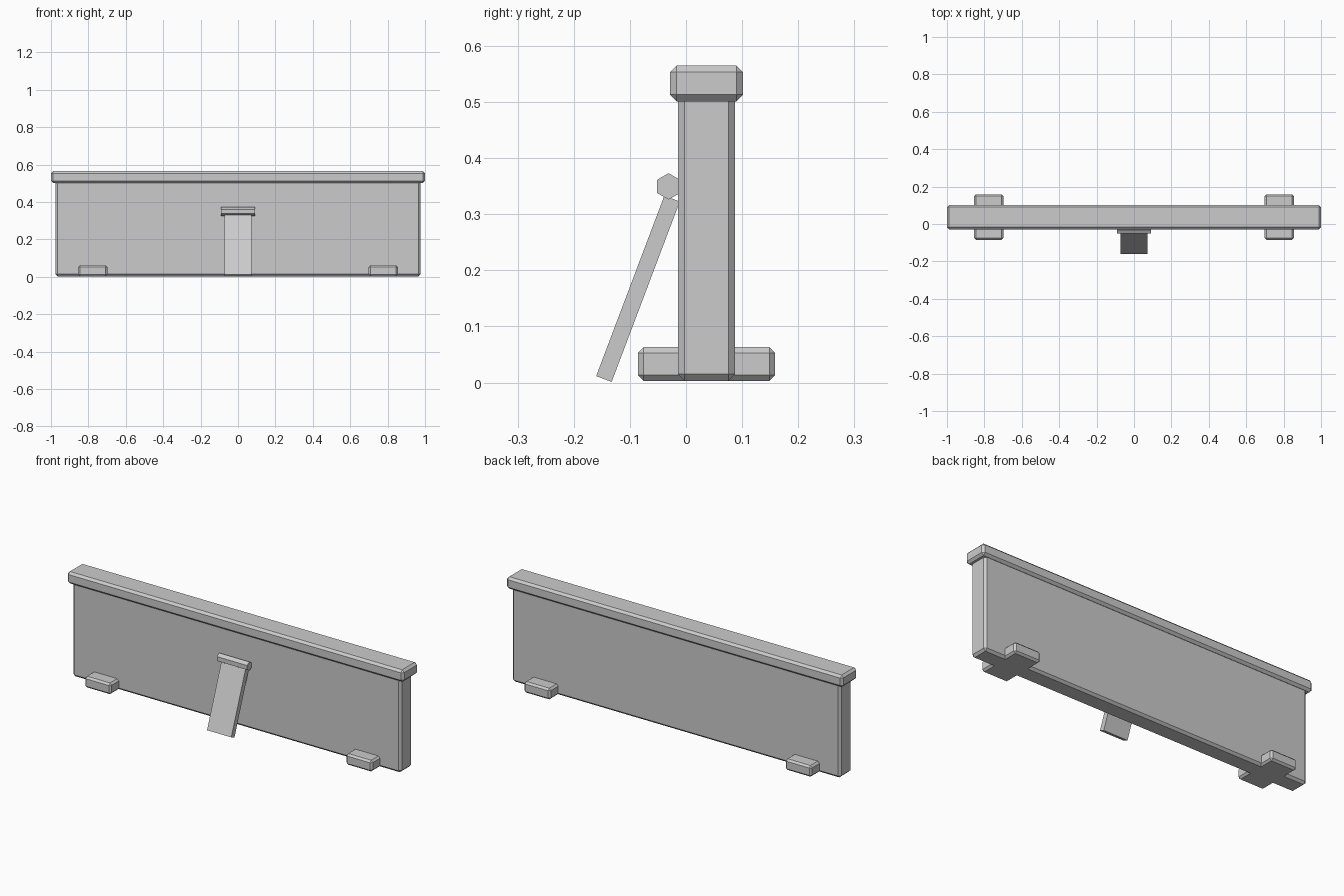
import bpy
import bmesh
from mathutils import Vector

if "Cube" in bpy.data.objects:
    bpy.data.objects.remove(bpy.data.objects["Cube"])


def add_mesh(name, bm):
    bmesh.ops.recalc_face_normals(bm, faces=bm.faces)
    mesh = bpy.data.meshes.new(name)
    bm.to_mesh(mesh)
    bm.free()
    obj = bpy.data.objects.new(name, mesh)
    bpy.context.collection.objects.link(obj)
    return obj


def chamfer_box(name, lo, hi, bevel):
    """Box between two corners with single-segment chamfered edges."""
    lo, hi = Vector(lo), Vector(hi)
    bm = bmesh.new()
    bmesh.ops.create_cube(bm, size=1)
    bmesh.ops.scale(bm, vec=hi - lo, verts=bm.verts)
    bmesh.ops.translate(bm, vec=(lo + hi) / 2, verts=bm.verts)
    obj = add_mesh(name, bm)
    mod = obj.modifiers.new("chamfer", 'BEVEL')
    mod.width = bevel
    mod.segments = 1
    return obj


def extrude_x(name, profile, half):
    """Prism along x from a (y, z) profile."""
    bm = bmesh.new()
    face = bm.faces.new([bm.verts.new((-half, y, z)) for y, z in profile])
    new = bmesh.ops.extrude_face_region(bm, geom=[face])["geom"]
    verts = [v for v in new if isinstance(v, bmesh.types.BMVert)]
    bmesh.ops.translate(bm, vec=(2 * half, 0, 0), verts=verts)
    # the source face stays on the prism as its end cap
    return add_mesh(name, bm)


# main panel and top rail
chamfer_box("panel", (-0.976, -0.0145, 0.003), (0.976, 0.0875, 0.513), 0.012)
chamfer_box("top_rail", (-1, -0.0285, 0.501), (1, 0.1018, 0.565), 0.012)

# crosswise feet
for side, x in (("left", -0.7765), ("right", 0.7765)):
    chamfer_box(side + "_foot", (x - 0.078, -0.0855, 0.003),
                (x + 0.078, 0.159, 0.063), 0.01)

# hexagonal hinge rod, point up
w, r, cy, cz = 0.0204, 0.0235, -0.031, 0.3495
hexagon = [(cy, cz + r), (cy + w, cz + r / 2), (cy + w, cz - r / 2),
           (cy, cz - r), (cy - w, cz - r / 2), (cy - w, cz + r / 2)]
extrude_x("hinge", hexagon, 0.09)

# slanted support leg
extrude_x("support_leg", [(-0.1325, 0.001), (-0.011, 0.3225),
                          (-0.0386, 0.333), (-0.1601, 0.0115)], 0.072)
